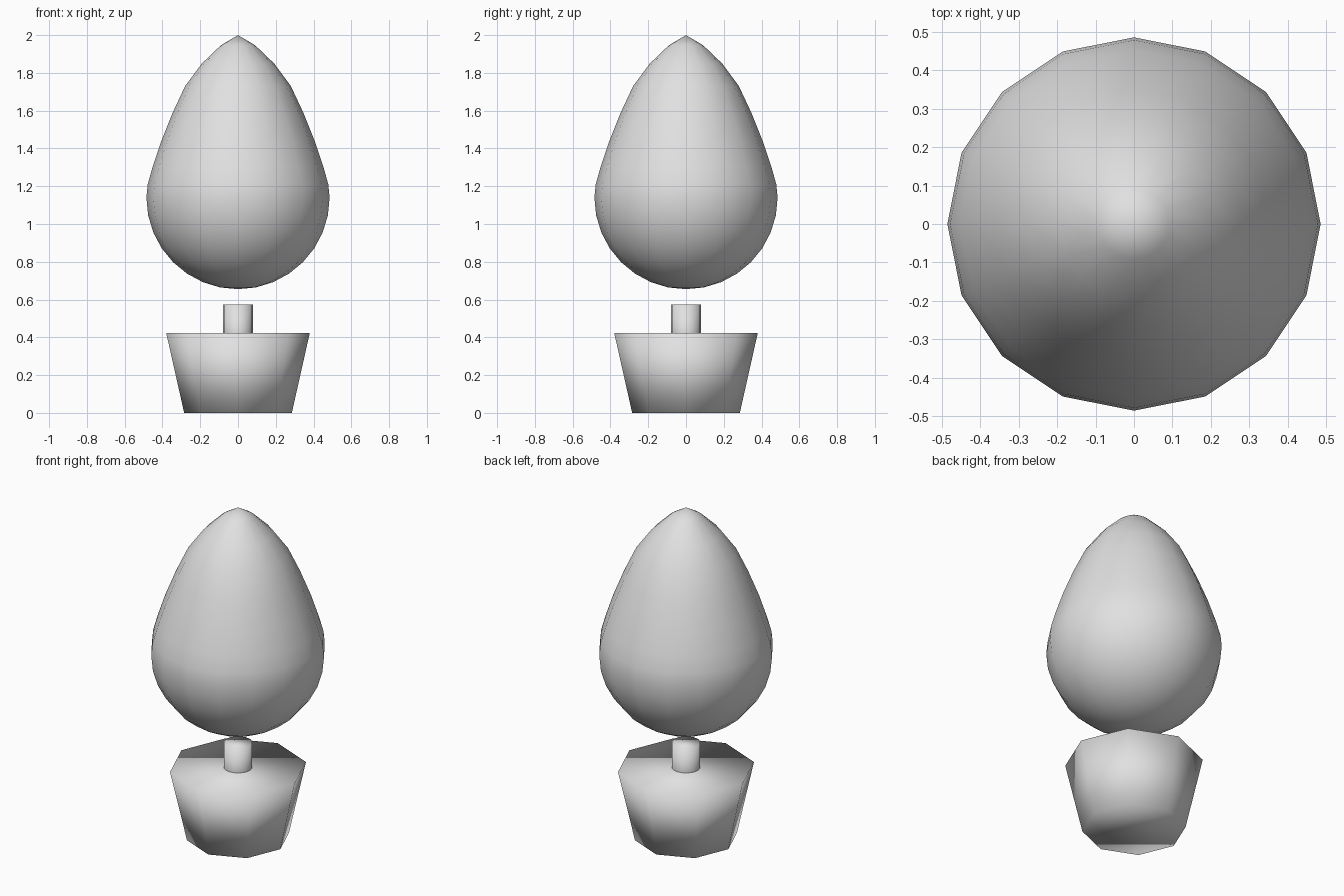
import bpy
import bmesh
import math

cube = bpy.data.objects.get("Cube")
if cube:
    bpy.data.objects.remove(cube, do_unlink=True)

grey = bpy.data.materials.new("light_grey")
grey.use_nodes = True
grey.diffuse_color = (0.75, 0.75, 0.75, 1)
grey.node_tree.nodes["Principled BSDF"].inputs["Base Color"].default_value = (0.75, 0.75, 0.75, 1)


def turned(name, profile, sides):
    """Turn a (radius, height) profile, bottom to top, around the z axis."""
    bm = bmesh.new()
    rings = []
    for r, z in profile:
        count = sides if r > 0 else 1
        angles = [2 * math.pi * i / sides for i in range(count)]
        rings.append([bm.verts.new((r * math.cos(a), r * math.sin(a), z)) for a in angles])
    for low, high in zip(rings, rings[1:]):
        for i in range(sides):
            j = (i + 1) % sides
            corners = [low[i % len(low)], low[j % len(low)], high[j % len(high)], high[i % len(high)]]
            bm.faces.new(list(dict.fromkeys(corners)))
    # Close open ends with flat caps
    if len(rings[0]) > 1:
        bm.faces.new(rings[0][::-1])
    if len(rings[-1]) > 1:
        bm.faces.new(rings[-1])
    for face in bm.faces:
        face.smooth = True
    mesh = bpy.data.meshes.new(name)
    bm.to_mesh(mesh)
    bm.free()
    mesh.materials.append(grey)
    obj = bpy.data.objects.new(name, mesh)
    bpy.context.collection.objects.link(obj)


# Eight-sided tapered pot, softly shaded over its rim
turned("pot", [(0.285, 0), (0.38, 0.423)], 8)

# Short trunk rooted in the pot
turned("trunk", [(0.079, 0.27), (0.079, 0.573)], 16)

# Teardrop foliage floating above the trunk: a round bowl below, a pointed top
radius, middle, steps = 0.485, 1.14, 8
bowl = [(0, middle - radius)]
for i in range(1, steps + 1):
    a = i / steps * math.pi / 2
    bowl.append((radius * math.sin(a), middle - radius * math.cos(a)))
point = [
    (0.478, 1.21), (0.453, 1.3), (0.408, 1.435), (0.348, 1.585),
    (0.28, 1.73), (0.193, 1.848), (0.092, 1.945), (0, 2),
]
turned("foliage", bowl + point, 16)
